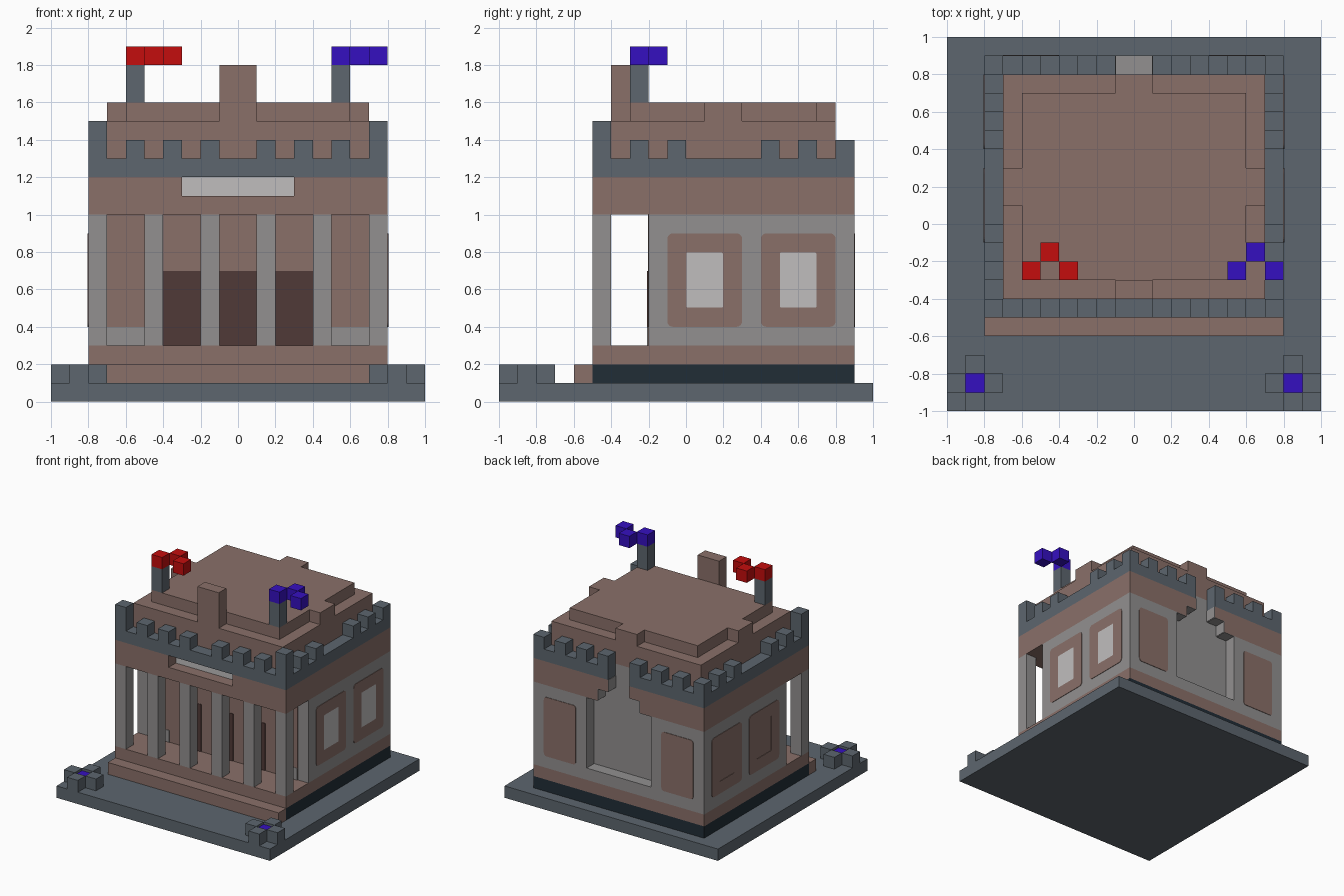
import bpy
import bmesh
from math import cos, sin, pi

default_cube = bpy.data.objects.get("Cube")
if default_cube:
    bpy.data.objects.remove(default_cube)

UNIT = 0.1      # size of one building block
SKIN = 0.04     # thickness of painted plates, in blocks


def make_material(name, red, green, blue):
    material = bpy.data.materials.new(name)
    material.use_nodes = True
    colour = (red, green, blue, 1)
    material.diffuse_color = colour
    material.node_tree.nodes["Principled BSDF"].inputs["Base Color"].default_value = colour
    return material


brown = make_material("clay brown", .254, .162, .141)
grey = make_material("stone grey", .287, .279, .279)
light = make_material("pale stone", .527, .515, .515)
slate = make_material("slate", .109, .133, .156)
door_brown = make_material("dark door brown", .08, .042, .038)
navy = make_material("dark navy", .015, .026, .037)
red = make_material("flag red", .55, .004, .004)
blue = make_material("bright blue", .036, .005, .527)


def finish(name, bm, materials):
    mesh = bpy.data.meshes.new(name)
    bmesh.ops.recalc_face_normals(bm, faces=bm.faces)
    bm.to_mesh(mesh)
    bm.free()
    for material in materials:
        mesh.materials.append(material)
    obj = bpy.data.objects.new(name, mesh)
    bpy.context.scene.collection.objects.link(obj)
    return obj


def part(name, material, *boxes, mirror=False):
    """Boxes given as x, y and z ranges in blocks; mirror repeats them across x."""
    boxes = list(boxes)
    if mirror:
        boxes += [((-x[1], -x[0]), y, z) for x, y, z in boxes]
    bm = bmesh.new()
    for box in boxes:
        verts = bmesh.ops.create_cube(bm, size=1)["verts"]
        for vert in verts:
            for axis, (low, high) in enumerate(box):
                vert.co[axis] = UNIT * (high if vert.co[axis] > 0 else low)
    return finish(name, bm, [material])


def rounded_loop(bm, place, half_width, half_height, radius, depth):
    loop = []
    for corner, (sx, sy) in enumerate([(1, 1), (-1, 1), (-1, -1), (1, -1)]):
        for step in range(5):
            angle = (corner + step / 4) * pi / 2
            u = sx * (half_width - radius) + radius * cos(angle)
            v = sy * (half_height - radius) + radius * sin(angle)
            loop.append(bm.verts.new([c * UNIT for c in place(u, v, depth)]))
    return loop


def panel(name, place, pane, depth):
    """Rounded frame with a pane, flush or set back by depth."""
    bm = bmesh.new()
    loops = [rounded_loop(bm, place, 2, 2.5, .3, 0),
             rounded_loop(bm, place, 2, 2.5, .3, SKIN),
             rounded_loop(bm, place, .97, 1.47, .06, SKIN)]
    if depth:
        loops.append(rounded_loop(bm, place, .97, 1.47, .06, -depth))
    for first, second in zip(loops, loops[1:]):
        for i in range(len(first)):
            j = (i + 1) % len(first)
            bm.faces.new((first[i], first[j], second[j], second[i]))
    bm.faces.new(loops[-1]).material_index = 1
    bm.faces.new(loops[0][::-1])
    finish(name, bm, [brown, pane])


# Ground plate, plinth, step and floor
full = (-8, 8)
part("ground_plate", slate, ((-10, 10), (-10, 10), (0, 1)))
part("plinth", navy, (full, (-5, 9), (1, 2)))
part("front_step", brown, (full, (-6, -5), (1, 2)))
part("floor_slab", brown, (full, (-5, 9), (2, 3)))

# Corner basins: four blocks around a water block
part("basin_rims", slate,
     ((7, 8), (-9, -8), (1, 2)), ((9, 10), (-9, -8), (1, 2)),
     ((8, 9), (-8, -7), (1, 2)), ((8, 9), (-10, -9), (1, 2)), mirror=True)
part("basin_water", blue, ((8, 9), (-9, -8), (1, 1.8)), mirror=True)

# Hall walls
wall = (3, 10)
part("hall_core", grey, ((-7, 8), (-2, 8), wall))
side = (-8, -7)
part("window_wall", grey,
     (side, (-2, 0), wall), (side, (2, 5), wall), (side, (7, 8), wall),
     *[(side, y, z) for y in ((0, 2), (5, 7)) for z in ((3, 5), (8, 10))])
part("back_wall", grey, ((3, 8), (8, 9), wall), mirror=True)
part("back_niche_sill", grey, ((-3, 3), (8, 9), (3, 4)))
part("back_niche_head", grey, ((-3, 3), (7, 8), (10, 13)))

# Porch front: brown wall, doors and low benches
part("porch_wall", brown, ((-7, 7), (-2 - SKIN, -2), wall))
part("doors", door_brown,
     *[((x - 1, x + 1), (-2 - 2 * SKIN, -2), (3, 7)) for x in (-3, 0, 3)])
part("porch_wall_base", grey, ((5, 7), (-2 - 2 * SKIN, -2), (3, 4)), mirror=True)
part("columns", grey, *[((x, x + 1), (-5, -4), wall) for x in (1, 4, 7)], mirror=True)

# Framed windows on the sides, plain panels on the back
for label, y in (("front", 1), ("rear", 6)):
    panel("left_window_" + label, lambda u, v, d: (8 + d, y + u, 6.5 + v), light, 0)
    panel("right_window_" + label, lambda u, v, d: (-8 - d, y + u, 6.5 + v), light, .95)
for label, x in (("left", 5.5), ("right", -5.5)):
    panel("back_panel_" + label,
          lambda u, v, d: (x + u * .75, 9 + d, 6.5 + v), brown, 0)

# Entablature with a recessed sign and the stepped niche head
part("entablature", brown, (full, (-4, 7), (10, 12)), (full, (-5, -4), (10, 11)))
part("entablature_ends", brown,
     ((3, 8), (-5, -4), (11, 12)), ((3, 8), (7, 8), (10, 12)),
     ((2, 8), (8, 9), (10, 11)), ((1, 8), (8, 9), (11, 12)), mirror=True)
part("sign_plate", light, ((-3, 3), (-4 - SKIN, -4), (11, 12)))
part("niche_step_lining", grey,
     *[((x, x + 1), (8, 9), (z - SKIN, z)) for x, z in ((2, 10), (1, 11))],
     *[((x - SKIN, x), (8, 9), (z, z + 1)) for x, z in ((2, 10), (1, 11))], mirror=True)

# Cornice and battlements
part("cornice", slate, (full, (-5, 7), (12, 13)))
part("cornice_back", slate,
     ((3, 8), (7, 8), (12, 13)), ((1, 8), (8, 9), (12, 13)), mirror=True)
merlon = (13, 14)
part("merlons", slate,
     *[((x, x + 1), (y, y + 1), merlon) for x in (1, 3, 5) for y in (-5, 8)],
     *[((7, 8), (y, y + 1), merlon) for y in (-3, -1, 4, 6, 8)],
     ((7, 8), (-5, -4), (13, 15)), mirror=True)

# Roof
part("roof_lower", brown, ((-7, 7), (-4, 8), (13, 15)))
part("roof_upper", brown, ((-6, 6), (-3, 7), (15, 16)), ((-1, 1), (7, 8), (15, 16)),
     ((-7, -6), (1, 3), (15, 16)), ((6, 7), (1, 3), (15, 16)))
part("front_gable_block", brown, ((-1, 1), (-4, -3), (15, 18)))

# Flags: a pole and three staggered cloth blocks
for label, x, cloth in (("right", -6, red), ("left", 5, blue)):
    part(label + "_flag_pole", slate, ((x, x + 1), (-3, -2), (16, 18)))
    part(label + "_flag", cloth,
         *[((x + i, x + i + 1), (y, y + 1), (18, 19)) for i, y in enumerate((-3, -2, -3))])
